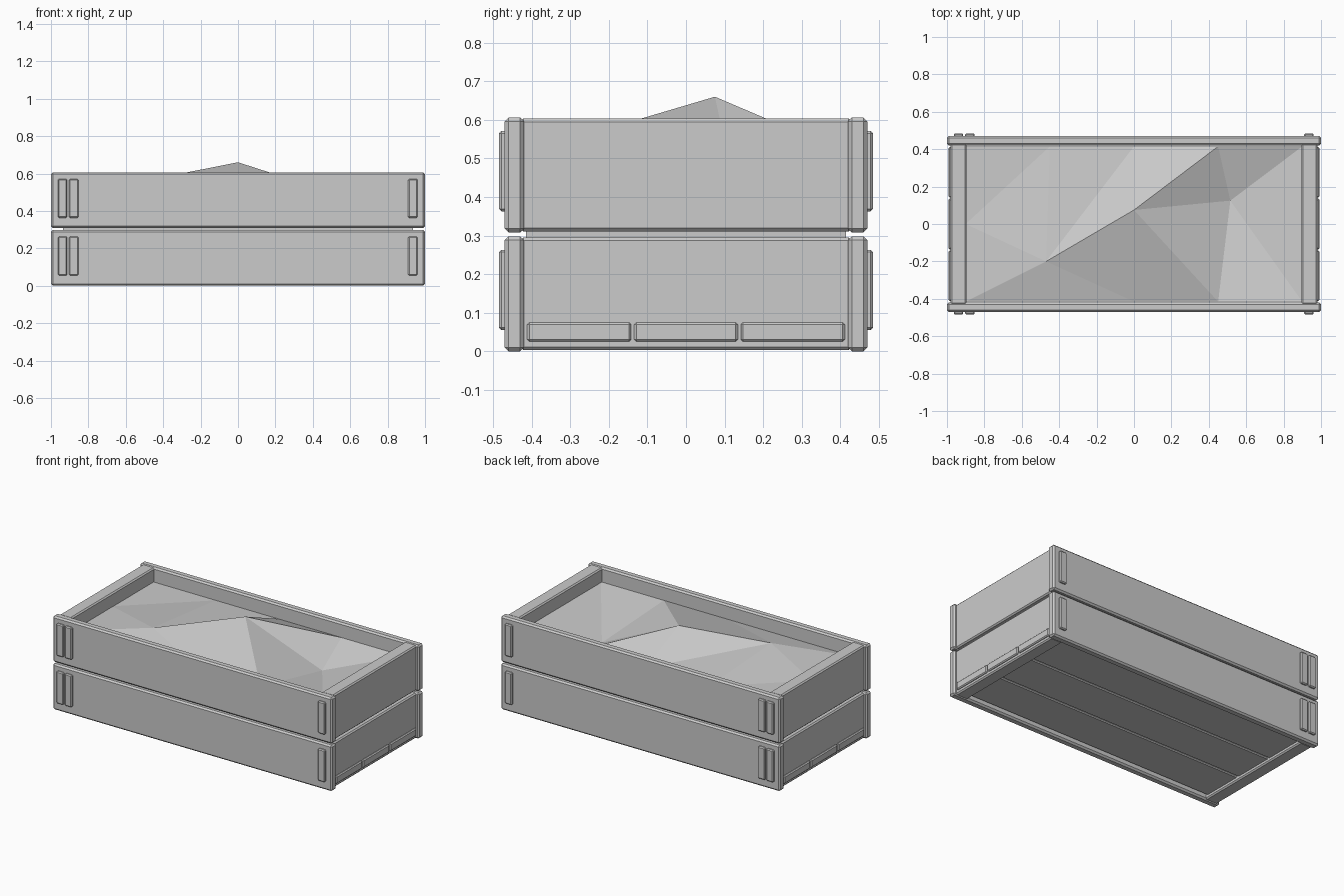
import bpy, bmesh

default = bpy.data.objects.get("Cube")
if default:
    bpy.data.objects.remove(default, do_unlink=True)

grey = bpy.data.materials.new("plain grey")
grey.use_nodes = True
colour = (0.6, 0.6, 0.6, 1)
grey.diffuse_color = colour
grey.node_tree.nodes["Principled BSDF"].inputs["Base Color"].default_value = colour


def add_object(name, bm):
    mesh = bpy.data.meshes.new(name)
    bmesh.ops.recalc_face_normals(bm, faces=bm.faces)
    bm.to_mesh(mesh)
    bm.free()
    mesh.materials.append(grey)
    obj = bpy.data.objects.new(name, mesh)
    bpy.context.collection.objects.link(obj)
    return obj


def board(name, x, y, z, bevel=0.01):
    """Box spanning the given (low, high) ranges, with chamfered edges."""
    bm = bmesh.new()
    bmesh.ops.create_cube(bm, size=1)
    for v in bm.verts:
        for i, (low, high) in enumerate((x, y, z)):
            v.co[i] = low if v.co[i] < 0 else high
    obj = add_object(name, bm)
    if bevel:
        mod = obj.modifiers.new("chamfer", 'BEVEL')
        mod.width = bevel
        mod.segments = 1
    return obj


def span(side, low, high):
    return tuple(sorted((side * low, side * high)))


# Two stacked tiers of side boards, end boards and corner battens
for tier, base in (("lower", 0.0), ("upper", 0.308)):
    for side, name in ((-1, "front"), (1, "back")):
        board(f"{tier}_{name}_board", (-1, 1), span(side, 0.42, 0.47), (base, base + 0.298))
        for n, x in enumerate((-0.938, -0.878, 0.935)):
            board(f"{tier}_{name}_batten_{n + 1}", (x - 0.025, x + 0.025),
                  span(side, 0.465, 0.485), (base + 0.055, base + 0.263), 0.006)
    for side, name in ((-1, "right"), (1, "left")):
        board(f"{tier}_{name}_end_board", span(side, 0.895, 0.982), (-0.43, 0.43),
              (base + 0.003, base + 0.295), 0.008)

# Inner frame that closes the gap between the tiers
for side, name in ((-1, "front"), (1, "back")):
    board(f"{name}_gap_strip", (-0.935, 0.935), span(side, 0.405, 0.415), (0.25, 0.36), 0)
for side, name in ((-1, "right"), (1, "left")):
    board(f"{name}_gap_strip", span(side, 0.91, 0.935), (-0.41, 0.41), (0.25, 0.36), 0)

# Floor slats whose ends pass through the end boards
for i in (-1, 0, 1):
    board(f"floor_slat_{i + 2}", (-0.992, 0.992),
          (i * 0.277 - 0.135, i * 0.277 + 0.135), (0.025, 0.075), 0.006)

# Faceted soil: a coarse grid with a raised ridge and a hollow
inner = {1: (-0.47, -0.2, 0.567), 2: (0, 0.075, 0.66), 3: (0.515, 0.125, 0.43)}
bm = bmesh.new()
grid = []
for row in range(3):
    line = []
    for col in range(5):
        point = (-0.9 + 0.45 * col, -0.415 + 0.415 * row, 0.515)
        if row == 1 and col in inner:
            point = inner[col]
        line.append(bm.verts.new(point))
    grid.append(line)
for row in range(2):
    for col in range(4):
        a, b = grid[row][col], grid[row][col + 1]
        d, c = grid[row + 1][col], grid[row + 1][col + 1]
        if row == 1 or col == 0:
            triangles = ((a, b, c), (a, c, d))
        else:
            triangles = ((a, b, d), (b, c, d))
        for tri in triangles:
            bm.faces.new(tri)
soil = add_object("soil", bm)
